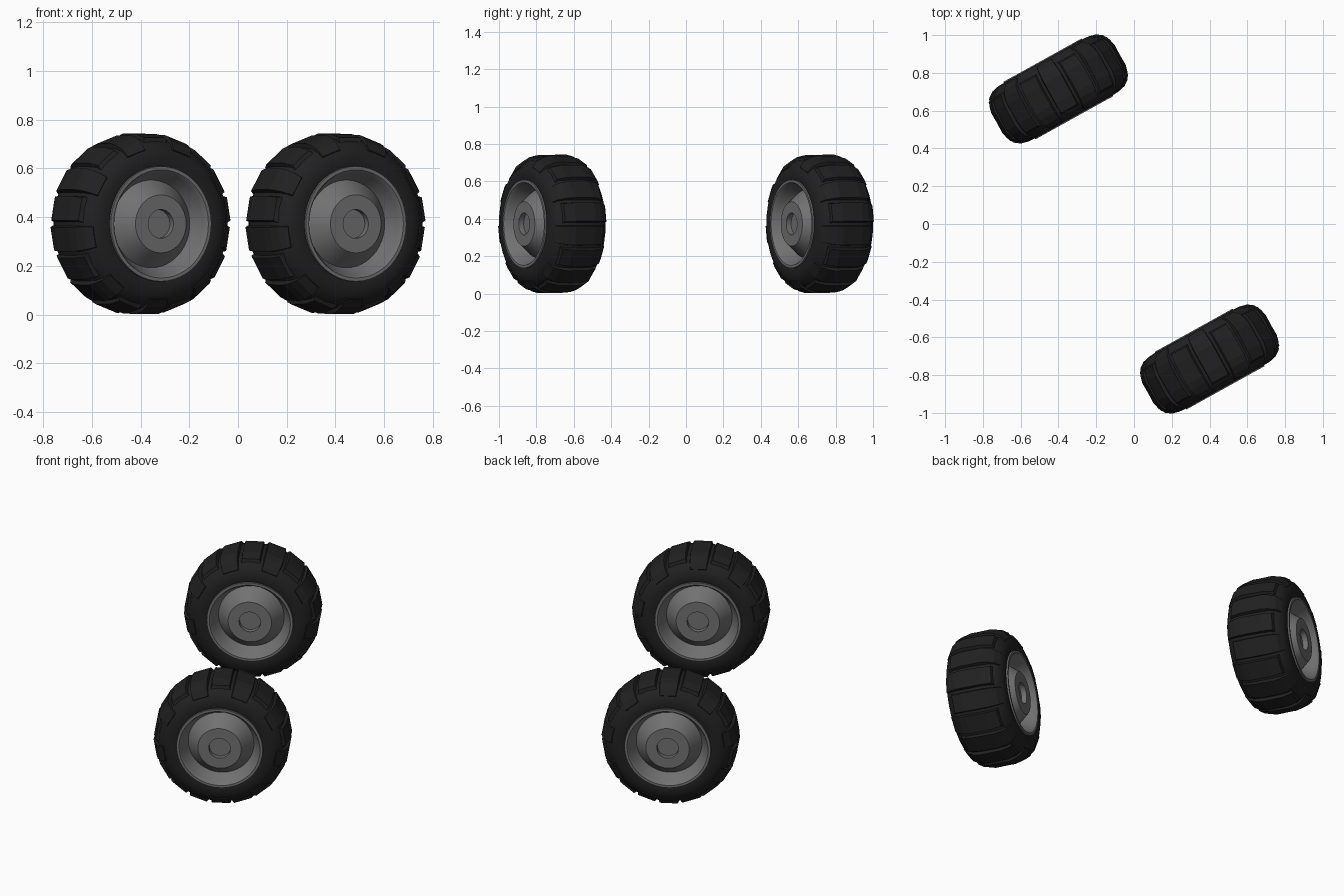
import bpy, bmesh, math
from mathutils import Vector

if "Cube" in bpy.data.objects:
    bpy.data.objects.remove(bpy.data.objects["Cube"])

TURN = math.radians(29)          # axle direction in plan
RADIUS = 0.3725
CENTRES = [(-0.40, 0.715), (0.40, -0.715)]
LUGS = 18


def material(name, value):
    m = bpy.data.materials.new(name)
    m.diffuse_color = (value, value, value, 1)
    m.use_nodes = True
    m.node_tree.nodes["Principled BSDF"].inputs["Base Color"].default_value = m.diffuse_color
    return m


rubber = material("black rubber", 0.015)
metal = material("grey metal", 0.165)


def point(v, r, a):
    # v runs along the axle (towards local -y), r is radius
    return Vector((r * math.cos(a), -v, r * math.sin(a)))


def revolve(bm, profile, steps):
    rings = [[bm.verts.new(point(v, r, 2 * math.pi * i / steps)) for v, r in profile]
             for i in range(steps)]
    for i in range(steps):
        a, b = rings[i], rings[(i + 1) % steps]
        for j in range(len(profile) - 1):
            bm.faces.new((a[j], a[j + 1], b[j + 1], b[j]))


def mirrored(half):
    return half + [(-v, r) for v, r in reversed(half)]


def make_object(name, bm, mat, smooth_angle):
    bmesh.ops.remove_doubles(bm, verts=bm.verts, dist=1e-5)
    bmesh.ops.dissolve_degenerate(bm, dist=1e-6, edges=bm.edges)
    bmesh.ops.recalc_face_normals(bm, faces=bm.faces)
    me = bpy.data.meshes.new(name)
    bm.to_mesh(me)
    bm.free()
    me.materials.append(mat)
    ob = bpy.data.objects.new(name, me)
    bpy.context.collection.objects.link(ob)
    bpy.ops.object.select_all(action='DESELECT')
    ob.select_set(True)
    bpy.context.view_layer.objects.active = ob
    bpy.ops.object.shade_smooth_by_angle(angle=math.radians(smooth_angle))
    return ob


# tyre carcass with rounded side walls
bm = bmesh.new()
carcass = mirrored([(0.14, 0.225), (0.165, 0.236), (0.168, 0.25), (0.166, 0.275),
                    (0.159, 0.302), (0.134, 0.334), (0.10, 0.350), (0.05, 0.356)])
revolve(bm, carcass, 36)
tyre = make_object("tyre", bm, rubber, 35)

# tread lugs, staggered alternately to either side
bm = bmesh.new()
top = [(-0.118, 0.357), (-0.06, 0.371), (0.06, 0.3735), (0.098, 0.364),
       (0.134, 0.345), (0.158, 0.312)]
base = [(-0.128, 0.332), (-0.06, 0.34), (0.06, 0.34), (0.09, 0.335),
        (0.12, 0.322), (0.145, 0.297)]
for k in range(LUGS):
    mid = 2 * math.pi * (k + 0.5) / LUGS
    side = 1 if k % 2 else -1
    sections = []
    for pts, half in ((base, -9.6), (top, -7.8), (top, 7.8), (base, 9.6)):
        a = mid + math.radians(half)
        sections.append([bm.verts.new(point(side * v, r, a)) for v, r in pts])
    n = len(top)
    for i in range(4):
        s, t = sections[i], sections[(i + 1) % 4]
        for j in range(n - 1):
            bm.faces.new((s[j], s[j + 1], t[j + 1], t[j]))
    for j in (0, n - 1):
        bm.faces.new([s[j] for s in sections])
lugs = make_object("tread_lugs", bm, rubber, 5)

# dished rim with a raised hub cone and centre hole on both sides
bm = bmesh.new()
rim_half = [(0.142, 0.0), (0.142, 0.059), (0.172, 0.059), (0.172, 0.119),
            (0.092, 0.180), (0.150, 0.210), (0.170, 0.218), (0.174, 0.222),
            (0.174, 0.236), (0.14, 0.240)]
revolve(bm, mirrored(rim_half), 48)
rim = make_object("rim", bm, metal, 30)

# place the wheels at both ends of the axle line
for part in (tyre, lugs, rim):
    twin = part.copy()
    bpy.context.collection.objects.link(twin)
    for ob, (x, y), end in ((part, CENTRES[0], "rear"), (twin, CENTRES[1], "front")):
        ob.location = (x, y, RADIUS)
        ob.rotation_euler = (0, 0, TURN)
        ob.name = end + "_" + part.data.name
